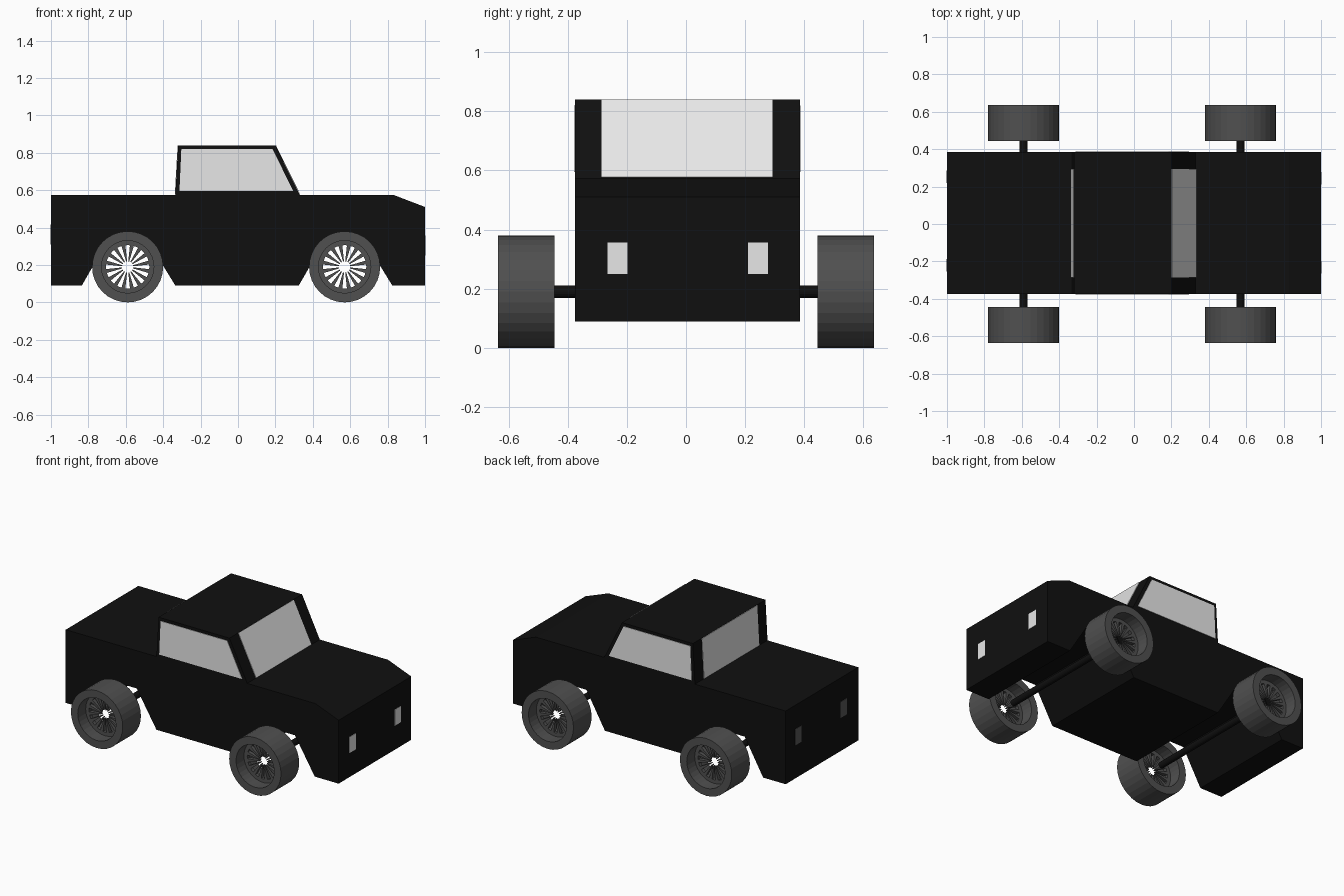
import bpy, bmesh, math
from mathutils import Vector

if "Cube" in bpy.data.objects:
    bpy.data.objects.remove(bpy.data.objects["Cube"])


def material(name, v):
    m = bpy.data.materials.new(name)
    m.diffuse_color = (v, v, v, 1)
    m.use_nodes = True
    m.node_tree.nodes["Principled BSDF"].inputs["Base Color"].default_value = m.diffuse_color
    return m


BLACK = material("black_paint", 0.005)
RUBBER = material("dark_grey", 0.08)
GLASS = material("pale_glass", 0.8)
TAIL = material("dim_grey", 0.1)


def finish(name, bm, mat):
    bmesh.ops.recalc_face_normals(bm, faces=bm.faces)
    me = bpy.data.meshes.new(name)
    bm.to_mesh(me)
    bm.free()
    me.materials.append(mat)
    ob = bpy.data.objects.new(name, me)
    bpy.context.collection.objects.link(ob)
    return ob


def prism(name, pts, direction, mat):
    """Extrude a planar polygon along a direction."""
    bm = bmesh.new()
    face = bm.faces.new([bm.verts.new(p) for p in pts])
    geo = bmesh.ops.extrude_face_region(bm, geom=[face])["geom"]
    bmesh.ops.translate(bm, vec=Vector(direction),
                        verts=[g for g in geo if isinstance(g, bmesh.types.BMVert)])
    return finish(name, bm, mat)


Y0, Y1 = -0.375, 0.385
AXLES = {"rear": -0.59, "front": 0.57}
R, CZ = 0.19, 0.19

# Body shell with cab and wheel arches
outline = [(-1, 0.09), (-1, 0.575), (-0.335, 0.575), (-0.32, 0.84), (0.2, 0.84),
           (0.33, 0.575), (0.83, 0.575), (1, 0.51), (1, 0.09)]
for cx in (AXLES["front"], AXLES["rear"]):
    outline += [(cx + 0.255, 0.09), (cx + 0.11, 0.325), (cx - 0.11, 0.325), (cx - 0.245, 0.09)]
prism("body", [(x, Y0, z) for x, z in outline], (0, Y1 - Y0, 0), BLACK)

# Side windows
side = [(-0.313, 0.595), (-0.303, 0.82), (0.185, 0.82), (0.295, 0.595)]
for label, y, d in (("near", Y0, -0.003), ("far", Y1, 0.003)):
    prism(label + "_side_window", [(x, y, z) for x, z in side], (0, d, 0), GLASS)


# Windscreen and rear window on the sloping ends of the cab
def end_window(name, x0, x1, push):
    pts = [(x0, -0.285, 0.576), (x0, 0.293, 0.576), (x1, 0.293, 0.839), (x1, -0.285, 0.839)]
    prism(name, pts, push, GLASS)


end_window("windscreen", 0.33, 0.2, (0.003, 0, 0.0015))
end_window("rear_window", -0.335, -0.32, (-0.003, 0, 0))


# Head and tail lights
def lamp(name, x, y, z, d, mat):
    pts = [(x, y, z), (x, y + 0.067, z), (x, y + 0.067, z + 0.107), (x, y, z + 0.107)]
    prism(name, pts, (d, 0, 0), mat)


for i, y in enumerate((-0.265, 0.21)):
    lamp(f"headlight_{i}", 1, y, 0.25, 0.002, GLASS)
    lamp(f"tail_light_{i}", -1, y + 0.01, 0.31, -0.002, TAIL)


def lathe(name, profile, steps, cx, cy):
    """Spin a closed (radius, y) profile about the wheel axis."""
    bm = bmesh.new()
    rings = []
    for i in range(steps):
        a = 2 * math.pi * i / steps
        rings.append([bm.verts.new((cx + r * math.cos(a), cy + y, CZ + r * math.sin(a)))
                      for r, y in profile])
    n = len(profile)
    for i in range(steps):
        a, b = rings[i], rings[(i + 1) % steps]
        for j in range(n):
            k = (j + 1) % n
            bm.faces.new((a[j], a[k], b[k], b[j]))
    return finish(name, bm, RUBBER)


def spokes(name, cx, cy, count=16):
    """Tapered spokes reaching from the rim towards the open centre."""
    bm = bmesh.new()
    for i in range(count):
        mid = 2 * math.pi * (i + 0.5) / count
        corners = [(0.03, -0.09), (0.118, -0.09), (0.118, 0.09), (0.03, 0.09)]
        layers = [[bm.verts.new((cx + r * math.cos(mid + a), cy + y, CZ + r * math.sin(mid + a)))
                   for r, a in corners] for y in (-0.012, 0.012)]
        bm.faces.new(layers[0])
        bm.faces.new(layers[1])
        for j in range(4):
            k = (j + 1) % 4
            bm.faces.new((layers[0][j], layers[0][k], layers[1][k], layers[1][j]))
    return finish(name, bm, RUBBER)


# Wheels: tyre with recessed rim, plus spokes; one tubular axle per pair
tyre = [(R, -0.095), (R, 0.095), (0.14, 0.095), (0.14, 0.012), (0.116, 0.012),
        (0.116, -0.012), (0.14, -0.012), (0.14, -0.095)]
for end, cx in AXLES.items():
    for label, cy in (("near", -0.54), ("far", 0.54)):
        lathe(f"{end}_{label}_tyre", tyre, 32, cx, cy)
        spokes(f"{end}_{label}_spokes", cx, cy)
    bpy.ops.mesh.primitive_cylinder_add(vertices=16, radius=0.021, depth=0.9, end_fill_type='NOTHING',
                                        location=(cx, 0, CZ), rotation=(math.pi / 2, 0, 0))
    axle = bpy.context.object
    axle.name = end + "_axle"
    axle.data.materials.append(BLACK)
